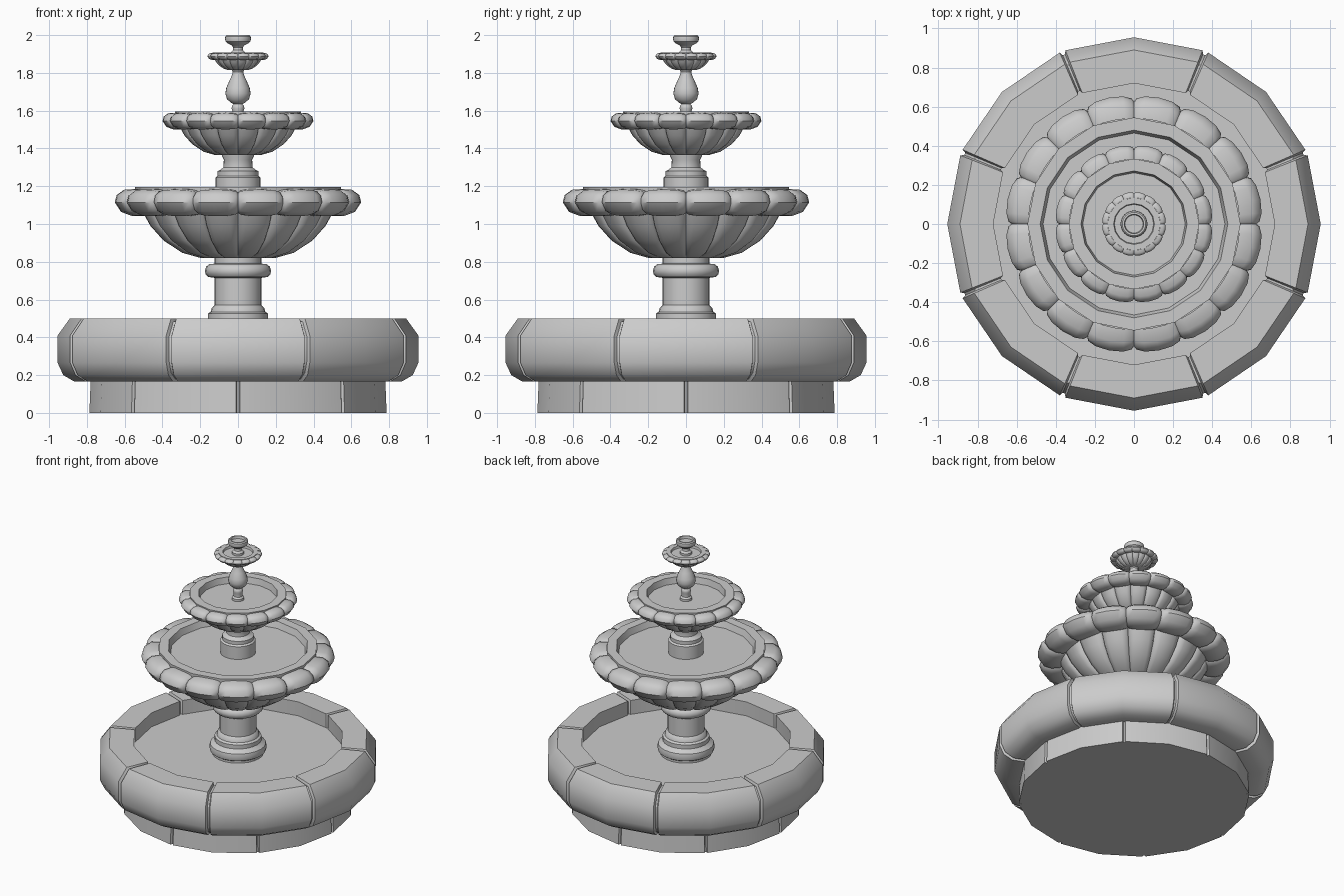
import bpy, bmesh
from math import radians, sin, cos


def sweep(name, rings, smooth=35):
    """Closed sweep around z: rings is a list of (angle in degrees, [(r, z), ...])."""
    bm = bmesh.new()
    cols = [[bm.verts.new((r * cos(radians(a)), r * sin(radians(a)), z)) for r, z in prof]
            for a, prof in rings]
    for i, col in enumerate(cols):
        nxt = cols[(i + 1) % len(cols)]
        for j in range(len(col) - 1):
            bm.faces.new((col[j], nxt[j], nxt[j + 1], col[j + 1]))
    bmesh.ops.remove_doubles(bm, verts=bm.verts, dist=1e-5)
    bmesh.ops.recalc_face_normals(bm, faces=bm.faces)
    mesh = bpy.data.meshes.new(name)
    bm.to_mesh(mesh)
    bm.free()
    ob = bpy.data.objects.new(name, mesh)
    bpy.context.collection.objects.link(ob)
    bpy.ops.object.select_all(action='DESELECT')
    ob.select_set(True)
    bpy.context.view_layer.objects.active = ob
    bpy.ops.object.shade_smooth_by_angle(angle=radians(smooth))
    return ob


def lathe(name, prof, n=24):
    return sweep(name, [(360 * i / n, prof) for i in range(n)])


def blocks(name, prof, inset, start, gap):
    """Ring of eight two-sided stone blocks with recessed joints."""
    rings = []
    for k in range(8):
        a = start + 45 * k
        rings += [(a - gap, prof), (a - gap * 0.4, inset), (a + gap * 0.4, inset),
                  (a + gap, prof), (a + 22.5, prof)]
    return sweep(name, rings, 38)


def lobed(name, prof, pull, n=16):
    """Sweep with n rounded lobes; pull(r, z, w) moves a point into the seam by weight w."""
    steps = [(0, 1), (0.05, 0.5), (0.22, 0.12), (0.5, 0), (0.78, 0.12), (0.95, 0.5)]
    rings = [((k + t) * 360 / n, [pull(r, z, w) for r, z in prof])
             for k in range(n) for t, w in steps]
    return sweep(name, rings, 45)


def bowl(name, z0, s, lip_in, floor):
    """Scalloped bowl: fluted body, lobed rim, and flat lip with inner floor."""
    def fit(pts):
        return [(r * s, z0 + z * s) for r, z in pts]
    cr, cz = 0.53 * s, z0 + 0.29 * s
    lobed(name + "_fluted_body",
          fit([(0, 0), (0.2, 0), (0.3, 0.028), (0.4, 0.093), (0.47, 0.17), (0.515, 0.25)]),
          lambda r, z, w: (r * (1 - 0.08 * w), z))
    lobed(name + "_lobed_rim",
          fit([(0.47, 0.24), (0.51, 0.222), (0.57, 0.222), (0.625, 0.243), (0.659, 0.295),
               (0.648, 0.335), (0.61, 0.362), (0.54, 0.366)]),
          lambda r, z, w: (r + (cr - r) * 0.26 * w, z + (cz - z) * 0.26 * w))
    lathe(name + "_lip",
          fit([(0.5, 0.24), (0.545, 0.33), (0.545, 0.376), (lip_in, 0.376),
               (lip_in - 0.015, floor), (0, floor)]), 16)


# Foundation ring with closed underside
blocks("foundation",
       [(0, 0), (0.787, 0), (0.78, 0.17)],
       [(0, 0), (0.772, 0), (0.765, 0.17)], 0, 0.8)

# Large pool rim, with floor
blocks("pool_rim",
       [(0.76, 0.165), (0.865, 0.165), (0.925, 0.2), (0.955, 0.265), (0.955, 0.41),
        (0.89, 0.5), (0.72, 0.5), (0.72, 0.38)],
       [(0.76, 0.18), (0.855, 0.18), (0.91, 0.212), (0.937, 0.27), (0.937, 0.405),
        (0.88, 0.484), (0.735, 0.484), (0.735, 0.38)], 22.5, 0.95)
lathe("pool_floor", [(0, 0.395), (0.74, 0.395)], 16)

# Lower column
lathe("lower_column",
      [(0, 0.39), (0.175, 0.39), (0.175, 0.41), (0.19, 0.42), (0.196, 0.445), (0.19, 0.47),
       (0.17, 0.485), (0.16, 0.495), (0.16, 0.525), (0.145, 0.535), (0.14, 0.555),
       (0.125, 0.57), (0.125, 0.715), (0.158, 0.72), (0.172, 0.735), (0.175, 0.755),
       (0.168, 0.775), (0.15, 0.788), (0.125, 0.79), (0.125, 0.825), (0, 0.825)])
bowl("lower_bowl", 0.82, 1.0, 0.48, 0.33)

# Middle column
lathe("middle_column",
      [(0, 1.14), (0.12, 1.14), (0.12, 1.245), (0.108, 1.255),
       (0.108, 1.28), (0.092, 1.287), (0.078, 1.3), (0.075, 1.34), (0.085, 1.36),
       (0.085, 1.375), (0, 1.375)])
bowl("middle_bowl", 1.365, 0.612, 0.443, 0.3)

# Baluster stem
lathe("upper_stem",
      [(0, 1.54), (0.042, 1.54), (0.042, 1.565), (0.03, 1.575), (0.03, 1.6), (0.034, 1.612),
       (0.032, 1.625), (0.024, 1.635), (0.036, 1.642), (0.058, 1.66), (0.067, 1.69),
       (0.062, 1.72), (0.045, 1.76), (0.031, 1.79), (0.028, 1.805), (0.036, 1.822), (0, 1.825)])
bowl("upper_bowl", 1.814, 0.248, 0.42, 0.31)

# Small cup on top
lathe("top_cup",
      [(0, 1.885), (0.04, 1.885), (0.04, 1.907), (0.027, 1.92), (0.025, 1.935), (0.036, 1.948),
       (0.05, 1.953), (0.065, 1.965), (0.069, 1.98), (0.067, 1.993), (0.06, 2.0),
       (0.05, 2.0), (0.046, 1.982), (0, 1.98)])
